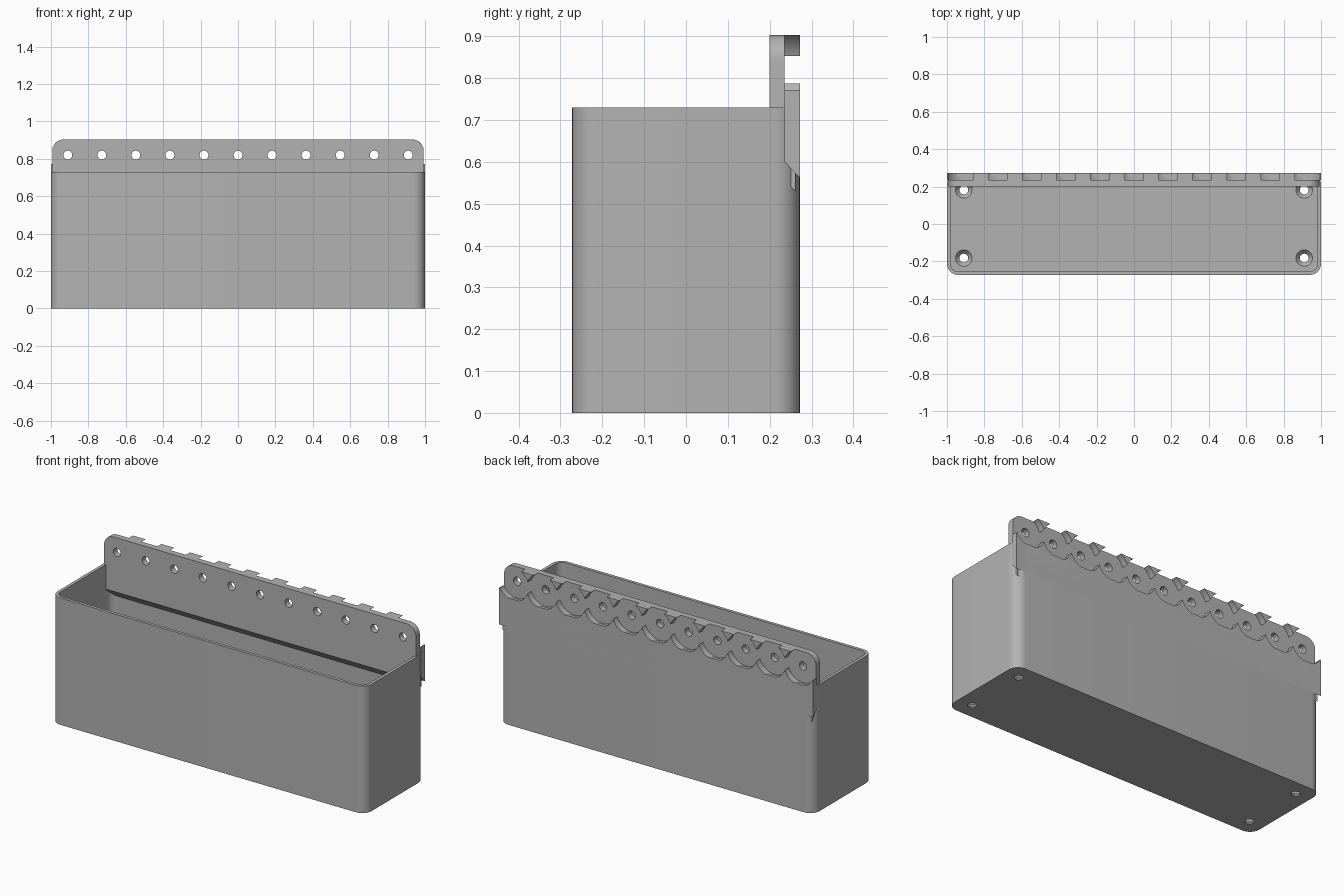
import bpy, bmesh, math
from mathutils import Matrix, Vector

if "Cube" in bpy.data.objects:
    bpy.data.objects.remove(bpy.data.objects["Cube"], do_unlink=True)

# One grey plastic colour
grey = bpy.data.materials.new("grey_plastic")
grey.use_nodes = True
colour = (0.45, 0.45, 0.45, 1)
grey.diffuse_color = colour
grey.node_tree.nodes["Principled BSDF"].inputs["Base Color"].default_value = colour

PITCH, HOLE_R, HOLE_Z = 0.182, 0.0235, 0.82
W, D, H = 1.0, 0.272, 0.73          # half width, half depth, bin height
FRONT, STEP, TOP = 0.20, 0.2355, 0.903  # plate front, recess floor, plate top


def finish(name, bm):
    bmesh.ops.recalc_face_normals(bm, faces=bm.faces)
    mesh = bpy.data.meshes.new(name)
    bm.to_mesh(mesh)
    bm.free()
    mesh.materials.append(grey)
    obj = bpy.data.objects.new(name, mesh)
    bpy.context.collection.objects.link(obj)
    return obj


def box(name, lo, hi, radius=0, pick=None):
    """Box between two corners, rounding the edges that pick() selects."""
    bm = bmesh.new()
    lo, hi = Vector(lo), Vector(hi)
    size = hi - lo
    bmesh.ops.create_cube(bm, size=1, matrix=Matrix.Translation((lo + hi) / 2)
                          @ Matrix.Diagonal((*size, 1)))
    if radius:
        edges = [e for e in bm.edges if pick(e.verts[0].co, e.verts[1].co)]
        bmesh.ops.bevel(bm, geom=edges, offset=radius, segments=10,
                        profile=0.5, affect='EDGES')
    return finish(name, bm)


def prism(name, profile, half):
    """Side profile of (y, z) points extruded along x."""
    bm = bmesh.new()
    face = bm.faces.new([bm.verts.new((-half, y, z)) for y, z in profile])
    new = bmesh.ops.extrude_face_region(bm, geom=[face])["geom"]
    verts = [v for v in new if isinstance(v, bmesh.types.BMVert)]
    bmesh.ops.translate(bm, verts=verts, vec=(2 * half, 0, 0))
    return finish(name, bm)


def cone(name, r1, r2, depth, centre, along_y=False):
    bm = bmesh.new()
    turn = Matrix.Rotation(math.pi / 2 if along_y else 0, 4, 'X')
    bmesh.ops.create_cone(bm, cap_ends=True, segments=48, radius1=r1, radius2=r2,
                          depth=depth, matrix=Matrix.Translation(centre) @ turn)
    return finish(name, bm)


def combine(obj, other, operation):
    mod = obj.modifiers.new("combine", 'BOOLEAN')
    mod.operation, mod.solver, mod.object = operation, 'EXACT', other
    bpy.context.view_layer.objects.active = obj
    bpy.ops.object.modifier_apply(modifier=mod.name)
    bpy.data.objects.remove(other, do_unlink=True)


def upright(a, b):
    return abs(a.z - b.z) > 0.1


# Open bin with rounded vertical corners
bin_body = box("bin_body", (-W, -D, 0), (W, D, H), 0.06, upright)
wall = 0.018
cavity = box("cavity", (-W + wall, -D + wall, 0.03), (W - wall, D - wall, 1),
             0.042, upright)
combine(bin_body, cavity, 'DIFFERENCE')

# Countersunk screw holes in the floor
for x in (-5 * PITCH, 5 * PITCH):
    for y in (-PITCH, PITCH):
        combine(bin_body, cone("drill", HOLE_R, HOLE_R, 0.2, (x, y, 0)), 'DIFFERENCE')
        combine(bin_body, cone("sink", HOLE_R, 0.046, 0.026, (x, y, 0.019)), 'DIFFERENCE')

# Hanger plate with rounded upper corners
plate = box("hanger_plate", (-0.993, FRONT, 0.605), (0.993, D, TOP), 0.06,
            lambda a, b: abs(a.y - b.y) > 0.01 and a.z > 0.8)

# Square-cornered backing and sloped inner support under the plate
backing = prism("backing", [(STEP, 0.6), (D, 0.562), (D, 0.772), (STEP, 0.772)], W)
support = prism("support", [(FRONT, 0.65), (FRONT, 0.59), (0.262, 0.53), (0.262, 0.65)], 0.985)
combine(plate, backing, 'UNION')
combine(plate, support, 'UNION')

# Row of round recesses with screw holes through the plate
for i in range(-5, 6):
    x = i * PITCH
    combine(plate, cone("recess", 0.097, 0.097, 0.2, (x, STEP + 0.1, HOLE_Z), True), 'DIFFERENCE')
    combine(plate, cone("drill", HOLE_R, HOLE_R, 0.3, (x, FRONT, HOLE_Z), True), 'DIFFERENCE')

# Smooth rounded surfaces, crisp edges
for obj in (bin_body, plate):
    bpy.ops.object.select_all(action='DESELECT')
    obj.select_set(True)
    bpy.context.view_layer.objects.active = obj
    bpy.ops.object.shade_smooth_by_angle(angle=math.radians(30))
